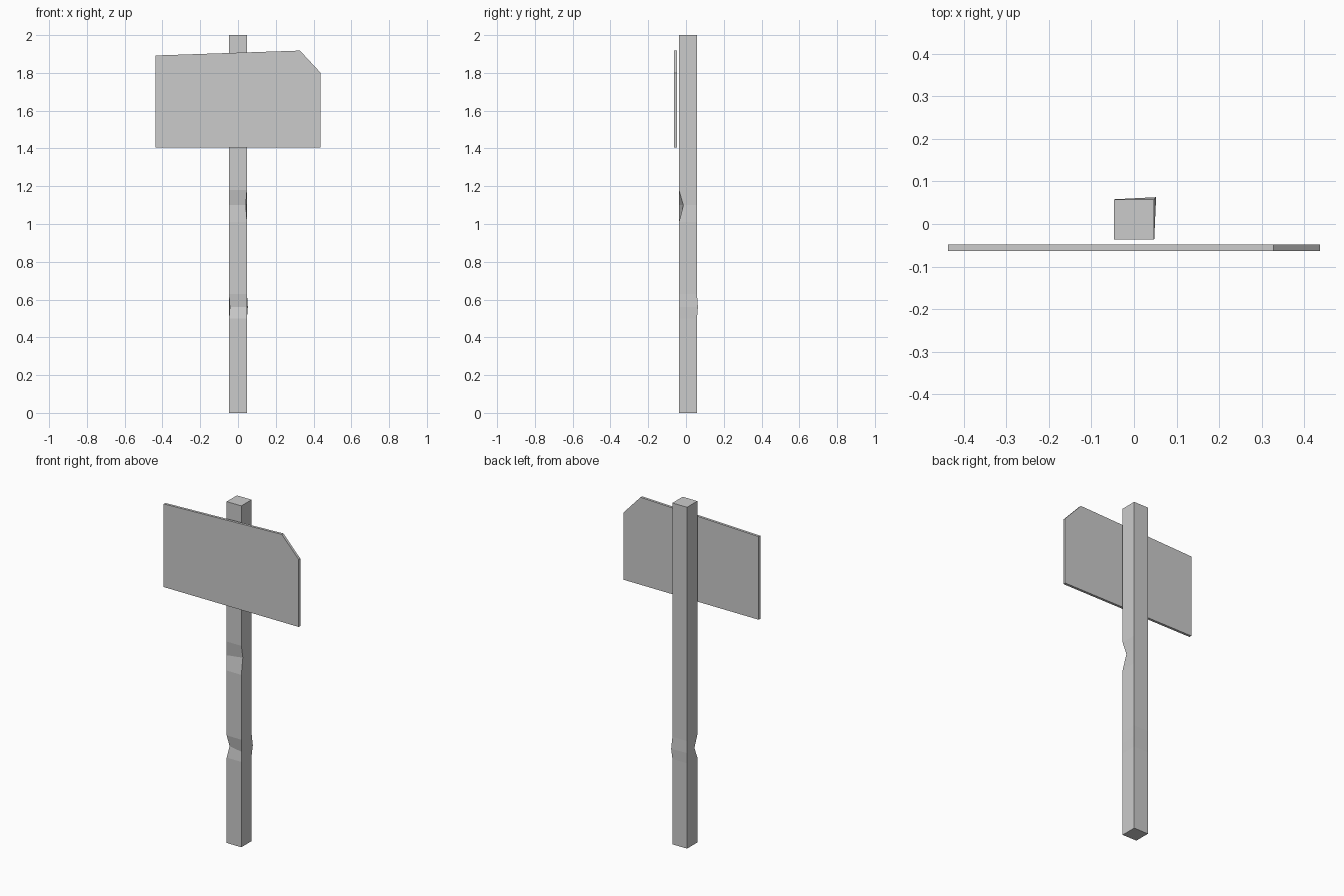
import bpy

if "Cube" in bpy.data.objects:
    bpy.data.objects.remove(bpy.data.objects["Cube"])


def loft(name, rings):
    """Join matching rings of points with side faces and cap both ends."""
    n = len(rings[0])
    verts = [p for ring in rings for p in ring]
    faces = [tuple(reversed(range(n))),
             tuple(range(len(verts) - n, len(verts)))]
    for r in range(len(rings) - 1):
        for i in range(n):
            a, b = r * n + i, r * n + (i + 1) % n
            faces.append((a, b, b + n, a + n))
    mesh = bpy.data.meshes.new(name)
    mesh.from_pydata(verts, [], faces)
    mesh.update()
    obj = bpy.data.objects.new(name, mesh)
    bpy.context.collection.objects.link(obj)
    return obj


# Post: square section, corners in order front-left, front-right, back-right, back-left
X, FRONT, BACK = 0.0475, -0.037, 0.058
corners = [(-X, FRONT), (X, FRONT), (X, BACK), (-X, BACK)]
# Dents and bulges along the edges: height -> {corner: moved position}
dents = {
    0.56: {0: (-0.043, -0.016), 2: (0.052, 0.063)},
    1.10: {1: (0.041, -0.014)},
}
post_rings = []
for z in (0, 0.50, 0.56, 0.63, 1.01, 1.10, 1.18, 2.0):
    moved = dents.get(z, {})
    post_rings.append([(*moved.get(i, c), z) for i, c in enumerate(corners)])
loft("post", post_rings)

# Sign board: clipped outline, just in front of the post
outline = [(-0.4375, 1.405), (0.4375, 1.405), (0.4375, 1.80),
           (0.328, 1.918), (-0.4375, 1.892)]
loft("sign_board", [[(x, y, z) for x, z in outline] for y in (-0.048, -0.063)])
